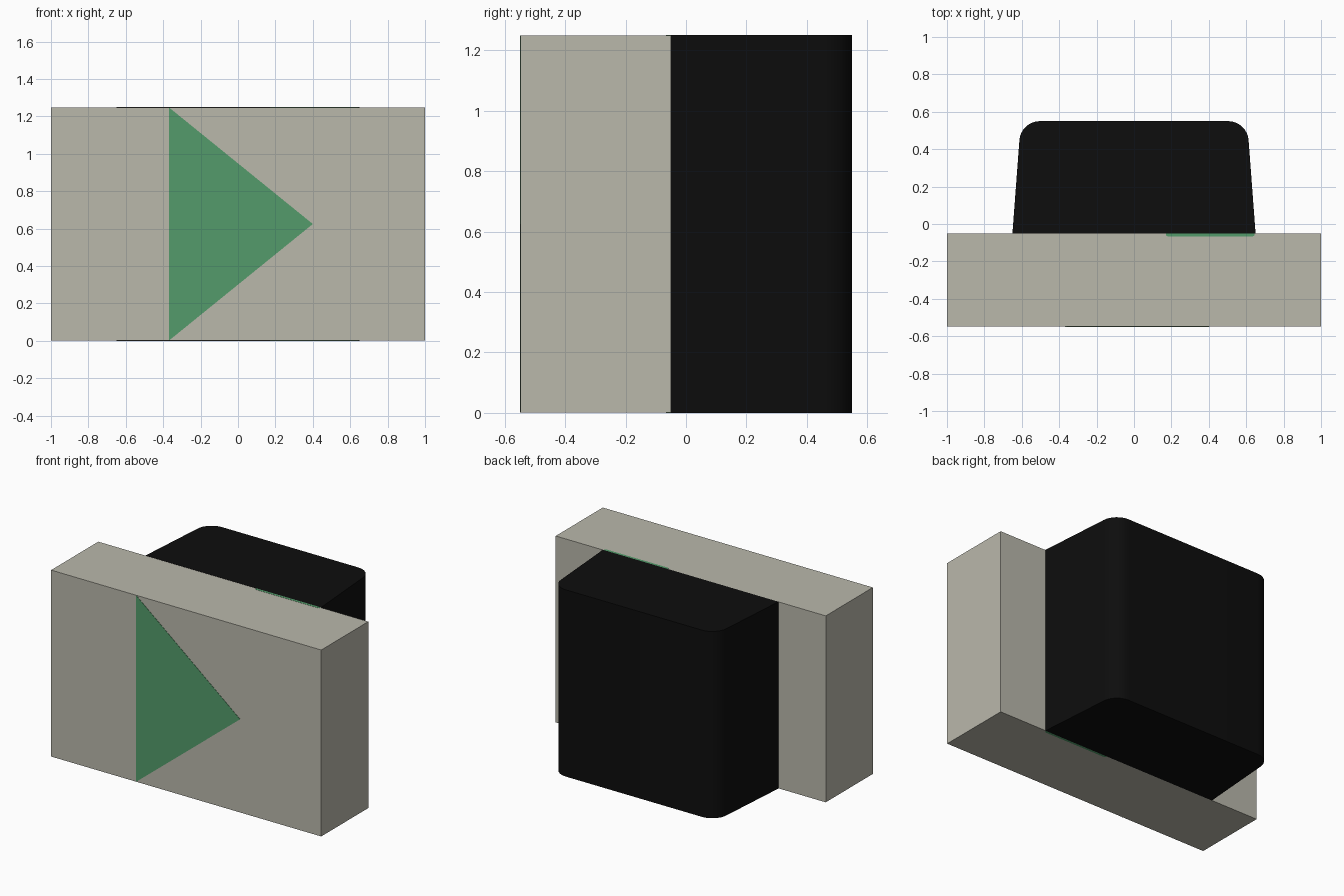
import bpy, bmesh

cube = bpy.data.objects.get("Cube")
if cube:
    bpy.data.objects.remove(cube, do_unlink=True)


def material(name, rgb):
    mat = bpy.data.materials.new(name)
    mat.use_nodes = True
    mat.diffuse_color = (*rgb, 1)
    mat.node_tree.nodes["Principled BSDF"].inputs["Base Color"].default_value = (*rgb, 1)
    return mat


stone = material("warm grey", (0.49, 0.48, 0.41))
black = material("black", (0.004, 0.004, 0.004))
green = material("green", (0.087, 0.33, 0.145))


def prism(name, outline, offset, mat, rounded=(), radius=0.0):
    """Extrude a flat outline by offset, rounding the edges that start at the listed corners."""
    bm = bmesh.new()
    base = [bm.verts.new(p) for p in outline]
    face = bm.faces.new(base)
    grown = bmesh.ops.extrude_face_region(bm, geom=[face], use_keep_orig=True)
    moved = [g for g in grown["geom"] if isinstance(g, bmesh.types.BMVert)]
    bmesh.ops.translate(bm, verts=moved, vec=offset)
    if rounded:
        edges = [e for i in rounded for e in base[i].link_edges
                 if e.other_vert(base[i]) in moved]
        bmesh.ops.bevel(bm, geom=edges, offset=radius, segments=8,
                        profile=0.5, affect='EDGES')
    bmesh.ops.recalc_face_normals(bm, faces=bm.faces)
    mesh = bpy.data.meshes.new(name)
    bm.to_mesh(mesh)
    bm.free()
    mesh.materials.append(mat)
    obj = bpy.data.objects.new(name, mesh)
    bpy.context.collection.objects.link(obj)
    if rounded:
        bpy.ops.object.select_all(action='DESELECT')
        obj.select_set(True)
        bpy.context.view_layer.objects.active = obj
        bpy.ops.object.shade_smooth_by_angle()
    return obj


# Wide front slab
prism("front_slab",
      [(-1, -0.548, 0.001), (1, -0.548, 0.001), (1, -0.05, 0.001), (-1, -0.05, 0.001)],
      (0, 0, 1.248), stone)

# Tapered rear housing with two rounded upright edges
prism("rear_housing",
      [(-0.65, -0.05, 0), (0.65, -0.05, 0), (0.605, 0.55, 0), (-0.605, 0.55, 0)],
      (0, 0, 1.25), black, rounded=(2, 3), radius=0.1)

# Triangle inlaid in the front
prism("front_triangle",
      [(-0.37, -0.55, 0.001), (0.40, -0.55, 0.625), (-0.37, -0.55, 1.249)],
      (0, 0.004, 0), green)

# Thin upright strip let into the back of the slab
prism("back_strip",
      [(0.17, -0.066, 0), (0.645, -0.066, 0), (0.645, -0.0495, 0), (0.17, -0.0495, 0)],
      (0, 0, 1.25), green, rounded=(0, 1), radius=0.012)
